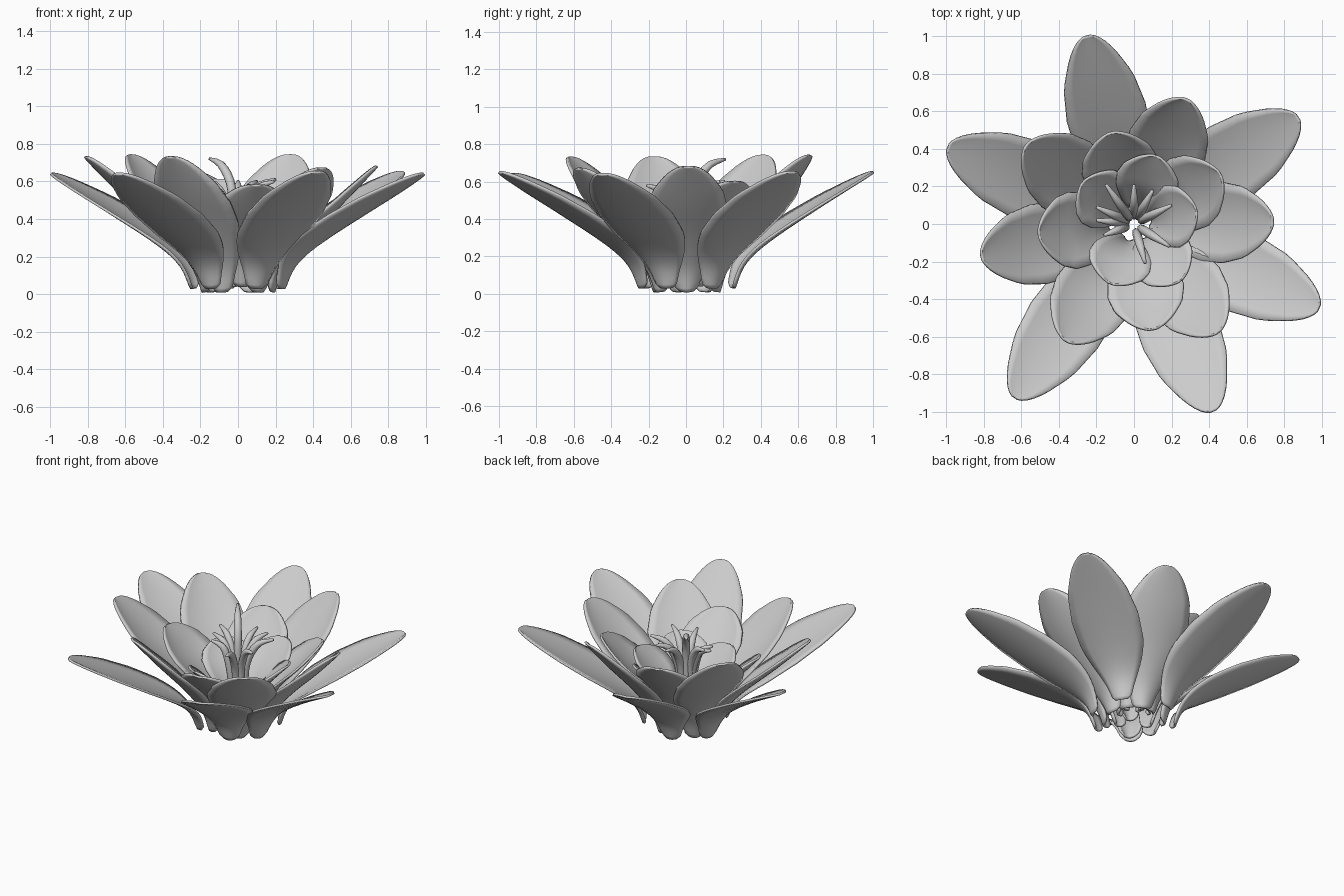
import bpy, bmesh, math
from mathutils import Vector

if "Cube" in bpy.data.objects:
    bpy.data.objects.remove(bpy.data.objects["Cube"])


def spline(keys, t):
    """Smooth (Catmull-Rom) interpolation through evenly spaced tuples."""
    n = len(keys) - 1
    i = min(int(t * n), n - 1)
    f = t * n - i
    p = [Vector(keys[max(0, min(n, i + k))]) for k in (-1, 0, 1, 2)]
    return 0.5 * (2 * p[1] + (p[2] - p[0]) * f
                  + (2 * p[0] - 5 * p[1] + 4 * p[2] - p[3]) * f * f
                  + (3 * p[1] - p[0] - 3 * p[2] + p[3]) * f ** 3)


WIDTH = [(0, .16), (.05, .27), (.15, .36), (.35, .68), (.52, .93), (.66, 1),
         (.8, .88), (.9, .58), (.96, .34), (.99, .17), (1, .08)]


def width_at(t):
    for (a, wa), (b, wb) in zip(WIDTH, WIDTH[1:]):
        if t <= b:
            return wa + (wb - wa) * (t - a) / (b - a)
    return WIDTH[-1][1]


def finish(bm, name):
    bmesh.ops.recalc_face_normals(bm, faces=bm.faces)
    me = bpy.data.meshes.new(name)
    bm.to_mesh(me)
    bm.free()
    for p in me.polygons:
        p.use_smooth = True
    ob = bpy.data.objects.new(name, me)
    bpy.context.collection.objects.link(ob)
    return ob


def petal(name, profile, angle, tip_r, tip_z, half, cup):
    # cupped blade swept along a radial (r, z) profile, flatter toward the tip
    r0, z0 = profile[0]
    sr = (tip_r - r0) / (profile[-1][0] - r0)
    sz = (tip_z - z0) / (profile[-1][1] - z0)
    keys = [(r0 + (r - r0) * sr, z0 + (z - z0) * sz) for r, z in profile]
    a = math.radians(angle)
    out, side = Vector((math.cos(a), math.sin(a), 0)), Vector((-math.sin(a), math.cos(a), 0))
    bm = bmesh.new()
    rows, cols = 24, 8
    grid = []
    for i in range(rows + 1):
        t = 1 - (1 - i / rows) ** 1.4
        c = spline(keys, t)
        d = (spline(keys, min(1, t + .02)) - spline(keys, max(0, t - .02))).normalized()
        w = half * width_at(t)
        bend = cup * (.6 + 2 * (1 - t) ** 2)
        row = []
        for j in range(cols + 1):
            v = 2 * j / cols - 1
            lift = bend * w * v * v
            p = out * (c.x - d.y * lift) + side * (w * v) + Vector((0, 0, c.y + d.x * lift))
            row.append(bm.verts.new(p))
        grid.append(row)
    for i in range(rows):
        for j in range(cols):
            bm.faces.new((grid[i][j], grid[i][j + 1], grid[i + 1][j + 1], grid[i + 1][j]))
    ob = finish(bm, name)
    m = ob.modifiers.new("thickness", 'SOLIDIFY')
    m.thickness = .014
    m.offset = 0


def stamen(name, x, y, z):
    # tapered tube that rises and then hooks outward
    r, a = math.hypot(x, y), math.atan2(y, x)
    path = [(.055, .12), (.045, .26), (.055, z - .17), (.55 * r, z - .04), (r, z)]
    radii = [(.018, 0), (.02, 0), (.024, 0), (.022, 0), (.008, 0)]
    out, side = Vector((math.cos(a), math.sin(a), 0)), Vector((-math.sin(a), math.cos(a), 0))
    bm = bmesh.new()
    rings = []
    for i in range(15):
        t = i / 14
        c, rad = spline(path, t), spline(radii, t).x
        d = (spline(path, min(1, t + .03)) - spline(path, max(0, t - .03))).normalized()
        nrm = out * -d.y + Vector((0, 0, d.x))
        ctr = out * c.x + Vector((0, 0, c.y))
        rings.append([bm.verts.new(ctr + rad * (side * math.cos(k * math.tau / 8)
                                                + nrm * math.sin(k * math.tau / 8))) for k in range(8)])
    for p, q in zip(rings, rings[1:]):
        for k in range(8):
            bm.faces.new((p[k], p[(k + 1) % 8], q[(k + 1) % 8], q[k]))
    bm.faces.new(rings[0])
    bm.faces.new(rings[-1])
    finish(bm, name)


# petal whorls: profile, half width, cup, then (angle, tip radius, tip height)
WHORLS = {
    "outer_petal": ([(.265, .03), (.32, .16), (.455, .285), (.74, .47), (1.05, .65)], .215, .16,
                    [(104, 1.03, .65), (33, 1.04, .65), (-24.5, 1.08, .64),
                     (-67, 1.08, .65), (-124.5, 1.12, .64), (157.5, 1.07, .64)]),
    "middle_petal": ([(.19, .01), (.24, .15), (.37, .32), (.56, .52), (.74, .72)], .215, .24,
                     [(67, .72, .74), (144, .71, .74), (192, .83, .73),
                      (240, .72, .73), (-52, .73, .67), (1, .74, .68)]),
    "inner_petal": ([(.14, .04), (.19, .19), (.29, .34), (.41, .47), (.53, .6)], .205, .26,
                    [(104, .50, .61), (30, .53, .6), (-80, .57, .58), (186, .51, .58)]),
    "centre_petal": ([(.10, .08), (.13, .2), (.19, .31), (.27, .4), (.35, .48)], .17, .26,
                     [(72, .38, .5), (141, .35, .46), (12, .34, .48),
                      (-111, .34, .47), (-50, .39, .48)]),
}
for name, (profile, half, cup, items) in WHORLS.items():
    for n, (ang, r, z) in enumerate(items):
        petal(f"{name}_{n + 1}", profile, ang, r, z, half, cup)

# stamens
TIPS = [(-.15, .21, .72), (0, .21, .6), (.1, .18, .6), (-.2, .09, .61), (-.2, .02, .58),
        (.2, .1, .61), (-.16, -.06, .57), (.19, -.12, .6), (.06, -.21, .58)]
for n, tip in enumerate(TIPS):
    stamen(f"stamen_{n + 1}", *tip)
